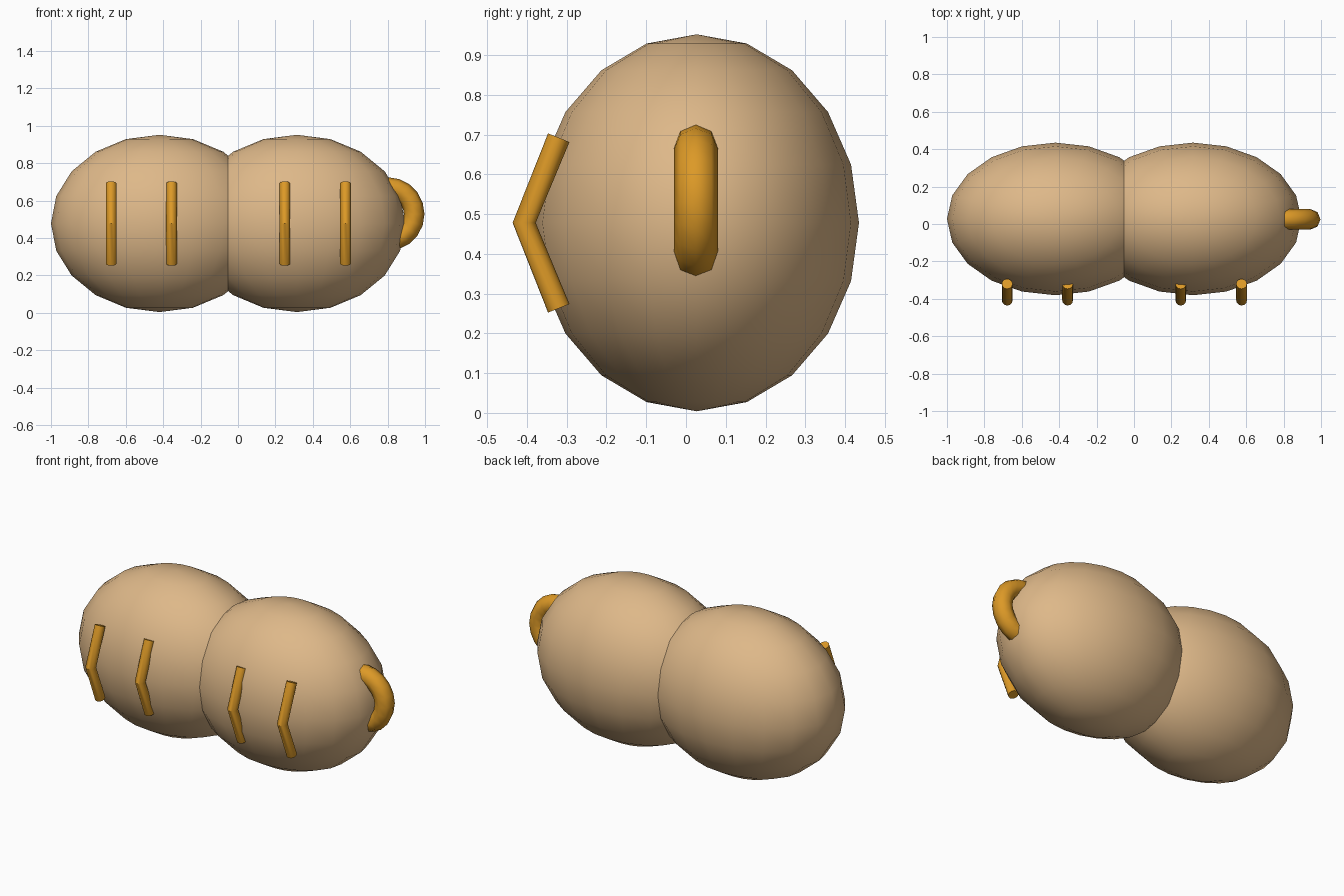
import bpy
import math

if "Cube" in bpy.data.objects:
    bpy.data.objects.remove(bpy.data.objects["Cube"])


def material(name, rgb):
    m = bpy.data.materials.new(name)
    m.diffuse_color = (*rgb, 1.0)
    m.use_nodes = True
    m.node_tree.nodes["Principled BSDF"].inputs["Base Color"].default_value = m.diffuse_color
    return m


TAN = material("tan", (0.73, 0.48, 0.25))
AMBER = material("amber", (0.72, 0.32, 0.02))


def finish(obj, name, mat):
    obj.name = name
    obj.data.materials.clear()
    obj.data.materials.append(mat)
    bpy.ops.object.select_all(action='DESELECT')
    obj.select_set(True)
    bpy.context.view_layer.objects.active = obj


# Two overlapping egg-shaped body lobes
for name, x in (("body_left", -0.42), ("body_right", 0.315)):
    bpy.ops.mesh.primitive_uv_sphere_add(segments=20, ring_count=10, radius=1,
                                         location=(x, 0.027, 0.478))
    lobe = bpy.context.object
    lobe.scale = (0.58, 0.408, 0.474)
    finish(lobe, name, TAN)
    bpy.ops.object.transform_apply(location=False, rotation=False, scale=True)
    bpy.ops.object.shade_smooth()

# Ring handle, half sunk into the right end
bpy.ops.mesh.primitive_torus_add(major_segments=20, minor_segments=8,
                                 major_radius=0.142, minor_radius=0.055,
                                 location=(0.80, 0.025, 0.528),
                                 rotation=(math.pi / 2, 0, 0))
finish(bpy.context.object, "handle", AMBER)
bpy.ops.object.shade_smooth()

# Four bent bars on the front: a round tube along a shallow V
BAR_PATH = [(-0.32, 0.692), (-0.407, 0.478), (-0.32, 0.263)]
for i, x in enumerate((-0.678, -0.355, 0.25, 0.575), 1):
    curve = bpy.data.curves.new("bar_path", 'CURVE')
    curve.dimensions = '3D'
    curve.bevel_depth = 0.029
    curve.bevel_resolution = 4
    curve.use_fill_caps = True
    spline = curve.splines.new('POLY')
    spline.points.add(len(BAR_PATH) - 1)
    for point, (y, z) in zip(spline.points, BAR_PATH):
        point.co = (0, y, z, 1)
    bar = bpy.data.objects.new("bar", curve)
    bar.location.x = x
    bpy.context.collection.objects.link(bar)
    finish(bar, f"front_bar_{i}", AMBER)
    bpy.ops.object.convert(target='MESH')
    bpy.ops.object.shade_smooth_by_angle(angle=math.radians(40))
